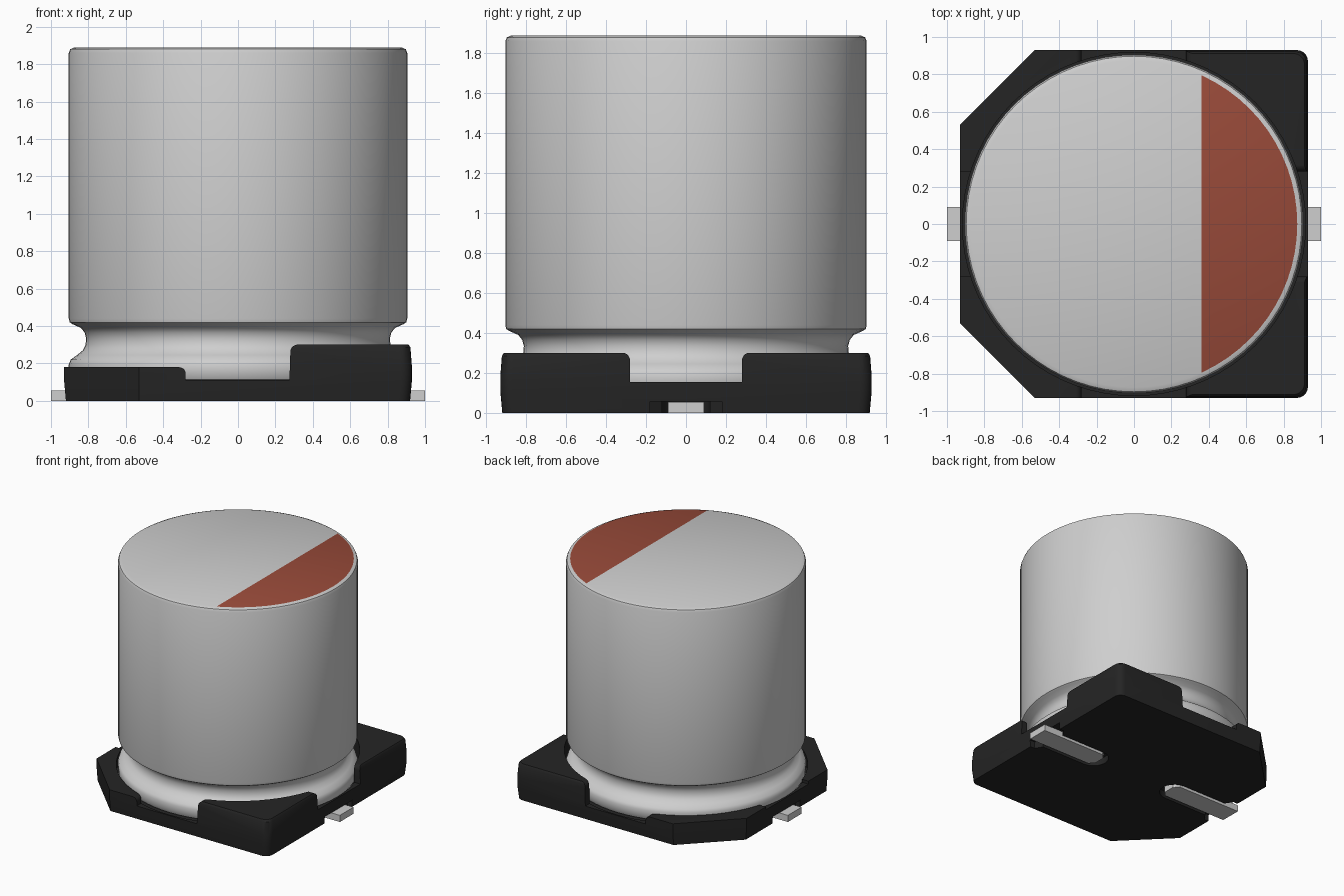
import bpy, bmesh, math

if "Cube" in bpy.data.objects:
    bpy.data.objects.remove(bpy.data.objects["Cube"])


def material(name, rgb):
    m = bpy.data.materials.new(name)
    m.diffuse_color = (*rgb, 1)
    m.use_nodes = True
    m.node_tree.nodes["Principled BSDF"].inputs["Base Color"].default_value = m.diffuse_color
    return m


METAL = material("aluminium grey", (0.62, 0.62, 0.62))
BLACK = material("black plastic", (0.018, 0.018, 0.018))
RED = material("brick red", (0.32, 0.07, 0.042))


def finish(bm, name, *mats):
    bmesh.ops.recalc_face_normals(bm, faces=bm.faces)
    me = bpy.data.meshes.new(name)
    bm.to_mesh(me)
    bm.free()
    ob = bpy.data.objects.new(name, me)
    bpy.context.collection.objects.link(ob)
    for m in mats:
        me.materials.append(m)
    return ob


def smooth(ob, angle=35):
    bpy.ops.object.select_all(action='DESELECT')
    ob.select_set(True)
    bpy.context.view_layer.objects.active = ob
    bpy.ops.object.shade_smooth_by_angle(angle=math.radians(angle))


def loft(name, rings, *mats):
    """Closed solid through rings of 3D points."""
    bm = bmesh.new()
    vs = [[bm.verts.new(p) for p in r] for r in rings]
    n = len(rings[0])
    for a, b in zip(vs, vs[1:]):
        for i in range(n):
            bm.faces.new((a[i], a[(i + 1) % n], b[(i + 1) % n], b[i]))
    bm.faces.new(vs[0][::-1])
    bm.faces.new(vs[-1])
    return finish(bm, name, *mats)


def circle(r, z, n=72):
    return [(r * math.cos(2 * math.pi * i / n), r * math.sin(2 * math.pi * i / n), z) for i in range(n)]


def arc(cx, cy, r, a0, a1, n=5):
    return [(cx + r * math.cos(math.radians(a0 + (a1 - a0) * i / n)),
             cy + r * math.sin(math.radians(a0 + (a1 - a0) * i / n))) for i in range(n + 1)]


def cut(ob, cutter):
    cutter.hide_render = True
    m = ob.modifiers.new("cut", 'BOOLEAN')
    m.object, m.operation, m.solver = cutter, 'DIFFERENCE', 'EXACT'
    bpy.ops.object.select_all(action='DESELECT')
    ob.select_set(True)
    bpy.context.view_layer.objects.active = ob
    bpy.ops.object.modifier_apply(modifier="cut")
    bpy.data.objects.remove(cutter)


# Base: square with two rounded and two chamfered corners, slight draft
def outline(s, z):
    r = 0.06
    pts = arc(s - r, r - s, r, -90, 0) + arc(s - r, s - r, r, 0, 90)
    pts += [(-0.53, s), (-s, 0.53), (-s, -0.53), (-0.53, -s)]
    return [(x, y, z) for x, y in pts]


base = loft("base", [outline(0.92, 0), outline(0.93, 0.11), outline(0.93, 0.18),
                     outline(0.922, 0.285), outline(0.912, 0.30)], BLACK)

# Front-to-back channel with the low left step
prof = [(-1.2, 0.18)] + arc(-0.315, 0.145, 0.035, 90, 0) + [(-0.28, 0.112), (0.275, 0.112)]
prof += arc(0.32, 0.261, 0.04, 180, 90) + [(0.32, 0.5), (-1.2, 0.5)]
cut(base, loft("channel_cutter", [[(x, y, z) for x, z in prof] for y in (-1.2, 1.2)]))

# Side-to-side channel
prof = [(-0.28, 0.155), (0.28, 0.155)] + arc(0.32, 0.261, 0.04, 180, 90)
prof += [(0.32, 0.5), (-0.32, 0.5)] + arc(-0.32, 0.261, 0.04, 90, 0)
cut(base, loft("side_cutter", [[(x, y, z) for y, z in prof] for x in (-1.2, 1.2)]))

# Round seat for the can
cut(base, loft("seat_cutter", [circle(0.917, 0.1), circle(0.917, 0.6)]))

# Lead slots underneath, and the leads
for s, side in ((1, "right"), (-1, "left")):
    slot = [(1.2, -0.18), (0.88, -0.18), (0.84, -0.12)] + arc(0.42, 0, 0.12, 270, 90, 10)
    slot += [(0.84, 0.12), (0.88, 0.18), (1.2, 0.18)]
    cut(base, loft("slot_cutter", [[(s * x, y, z) for x, y in slot] for z in (-0.1, 0.058)]))
    tab = [(1.0, -0.09), (1.0, 0.09), (0.40, 0.09), (0.36, 0.05), (0.36, -0.05), (0.40, -0.09)]
    loft(side + "_lead", [[(s * x, y, z) for x, y in tab] for z in (0, 0.055)], METAL)
smooth(base)

# Can: turned profile with a crimped groove near the bottom
profile = [(0.86, 0.102), (0.89, 0.115), (0.905, 0.145), (0.905, 0.195), (0.895, 0.22),
           (0.86, 0.245), (0.83, 0.27), (0.815, 0.30), (0.812, 0.335), (0.82, 0.365),
           (0.84, 0.39), (0.885, 0.41), (0.9, 0.42), (0.905, 0.44), (0.905, 1.86),
           (0.897, 1.88), (0.873, 1.89)]
can = loft("can", [circle(r, z) for r, z in profile], METAL, RED)

# Polarity mark: cut the top face and colour one side
bm = bmesh.new()
bm.from_mesh(can.data)
top = max(bm.faces, key=lambda f: f.calc_center_median().z)
bmesh.ops.bisect_plane(bm, geom=[top, *top.edges, *top.verts],
                       plane_co=(0.36, 0, 0), plane_no=(1, 0, 0))
for f in bm.faces:
    c = f.calc_center_median()
    if c.z > 1.889 and c.x > 0.36:
        f.material_index = 1
bm.to_mesh(can.data)
bm.free()
smooth(can, 40)
